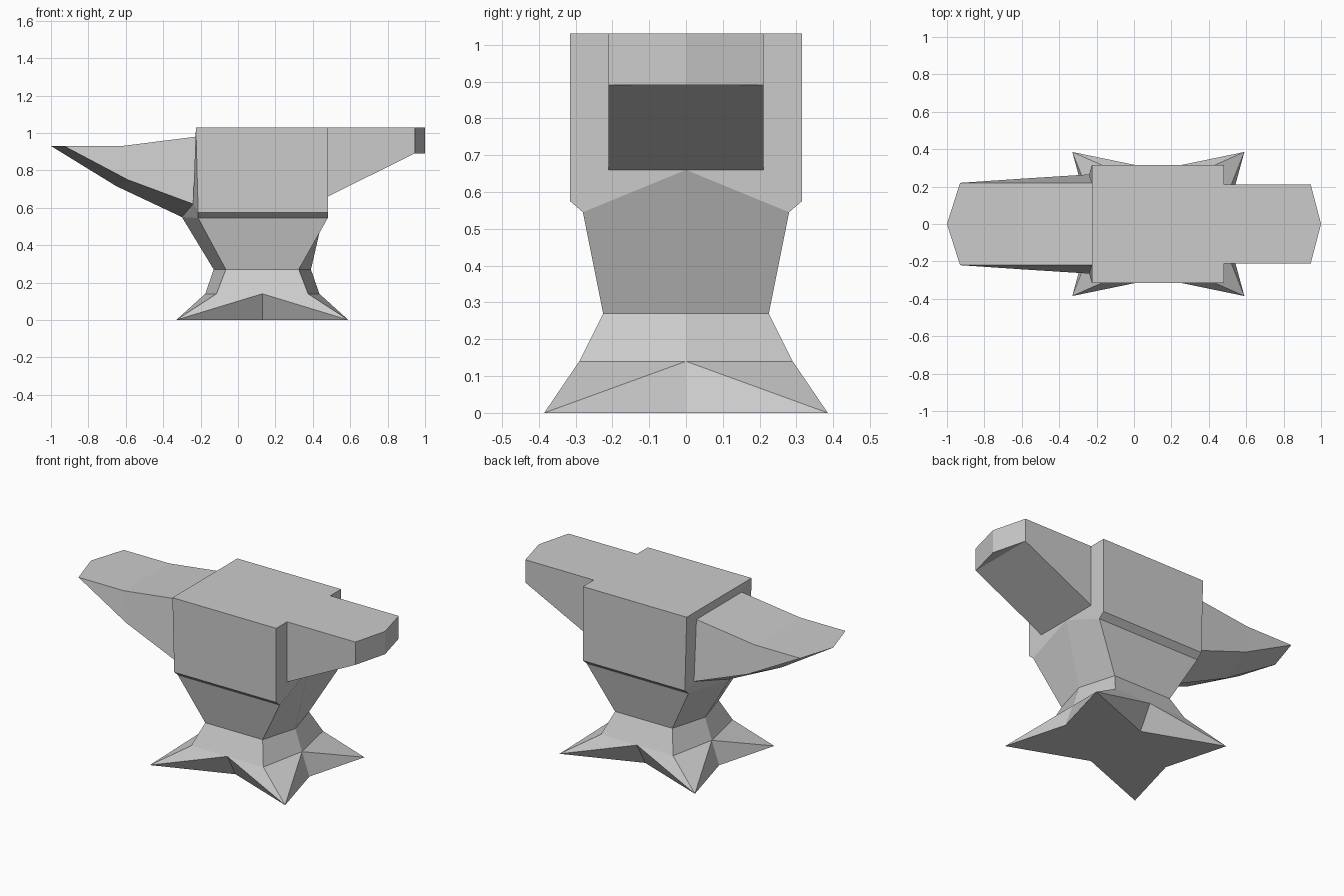
import bpy
import bmesh
from mathutils import Vector

cube = bpy.data.objects.get("Cube")
if cube:
    bpy.data.objects.remove(cube, do_unlink=True)

steel = bpy.data.materials.new("grey steel")
steel.use_nodes = True
grey = (0.6, 0.6, 0.6, 1)
steel.diffuse_color = grey
steel.node_tree.nodes["Principled BSDF"].inputs["Base Color"].default_value = grey


def part(name, faces, mirror_x=False, offset=0.0):
    """Flat-faced part from one half (or quarter), mirrored about its axes."""
    bm = bmesh.new()
    for face in faces:
        bm.faces.new([bm.verts.new(p) for p in face])
    bmesh.ops.remove_doubles(bm, verts=bm.verts[:], dist=0.0005)
    # Turn every face away from the middle of the part
    middle = sum((v.co for v in bm.verts), Vector()) / len(bm.verts)
    middle.y = 0
    if mirror_x:
        middle.x = 0
    bm.normal_update()
    for f in bm.faces:
        if f.normal.dot(f.calc_center_median() - middle) < 0:
            f.normal_flip()
    mesh = bpy.data.meshes.new(name)
    bm.to_mesh(mesh)
    bm.free()
    mesh.materials.append(steel)
    obj = bpy.data.objects.new(name, mesh)
    obj.location.x = offset
    bpy.context.collection.objects.link(obj)
    mod = obj.modifiers.new("mirror", 'MIRROR')
    mod.use_axis = (mirror_x, True, False)
    mod.merge_threshold = 0.0005


# Star-shaped foot, one quarter around the pedestal axis
AXIS = 0.13
tip, low_side, low_front = (0.46, 0.385, 0), (0.355, 0, 0), (0, 0.21, 0)
side, corner, front = (0.305, 0, 0.14), (0.245, 0.29, 0.14), (0, 0.29, 0.14)
part("foot", [
    (tip, low_side, side),
    (tip, side, corner),
    (tip, corner, front),
    (tip, front, low_front),
    ((0, 0, 0), low_side, tip, low_front),
], True, AXIS)

# Neck above the foot
neck_side, neck_corner, neck_front = (0.26, 0, 0.27), (0.195, 0.225, 0.27), (0, 0.225, 0.27)
part("neck", [
    (side, neck_side, neck_corner, corner),
    (corner, neck_corner, neck_front, front),
], True, AXIS)

# Points shared by the waist, block and horn
keel_base = (-0.3, 0, 0.55)
horn_low, horn_top, horn_mid = (-0.24, 0.265, 0.62), (-0.225, 0.22, 0.98), (-0.225, 0, 0.98)
waist_l, waist_r = (-0.213, 0.28, 0.545), (0.48, 0.28, 0.545)
base_l, base_r = (-0.213, 0.315, 0.575), (0.48, 0.315, 0.575)
top_l, top_r = (-0.225, 0.315, 1.03), (0.48, 0.315, 1.03)
heel_mid = (0.48, 0, 0.66)

# Flaring waist
ring_l, ring_r = (-0.065, 0.225, 0.27), (0.325, 0.225, 0.27)
part("waist", [
    (ring_l, ring_r, waist_r, waist_l),
    (ring_r, (0.39, 0, 0.27), heel_mid, waist_r),
    (ring_l, (-0.13, 0, 0.27), keel_base, waist_l),
    (keel_base, horn_low, waist_l),
])

# Main block with chamfered lower edge
heel_top, heel_low = (0.48, 0.21, 1.03), (0.48, 0.21, 0.66)
part("block", [
    (top_l, top_r, base_r, base_l),
    (base_l, base_r, waist_r, waist_l),
    ((-0.225, 0, 1.03), top_l, top_r, (0.48, 0, 1.03)),
    ((-0.225, 0, 1.03), top_l, horn_top, horn_mid),
    (top_l, base_l, horn_low, horn_top),
    (base_l, waist_l, horn_low),
    (top_r, base_r, heel_low, heel_top),
    (base_r, waist_r, heel_mid, heel_low),
])

# Keeled horn
point, shoulder = (-1, 0, 0.93), (-0.93, 0.22, 0.93)
mid_top, mid_edge = (-0.62, 0, 0.93), (-0.62, 0.22, 0.93)
mid_low, mid_keel = (-0.59, 0.243, 0.75), (-0.65, 0, 0.715)
part("horn", [
    (point, shoulder, mid_edge, mid_top),
    (mid_top, mid_edge, horn_top, horn_mid),
    (shoulder, mid_edge, mid_low),
    (mid_edge, horn_top, horn_low, mid_low),
    (point, shoulder, mid_low, mid_keel),
    (mid_keel, mid_low, horn_low, keel_base),
])

# Heel with sloped underside and blunt pointed end
end_top, end_low = (0.945, 0.21, 1.03), (0.945, 0.21, 0.89)
nose_top, nose_low = (1, 0, 1.03), (1, 0, 0.89)
part("heel", [
    ((0.48, 0, 1.03), heel_top, end_top, nose_top),
    (heel_top, heel_low, end_low, end_top),
    (end_top, end_low, nose_low, nose_top),
    (heel_mid, heel_low, end_low, (0.945, 0, 0.89)),
    (end_low, nose_low, (0.945, 0, 0.89)),
])
